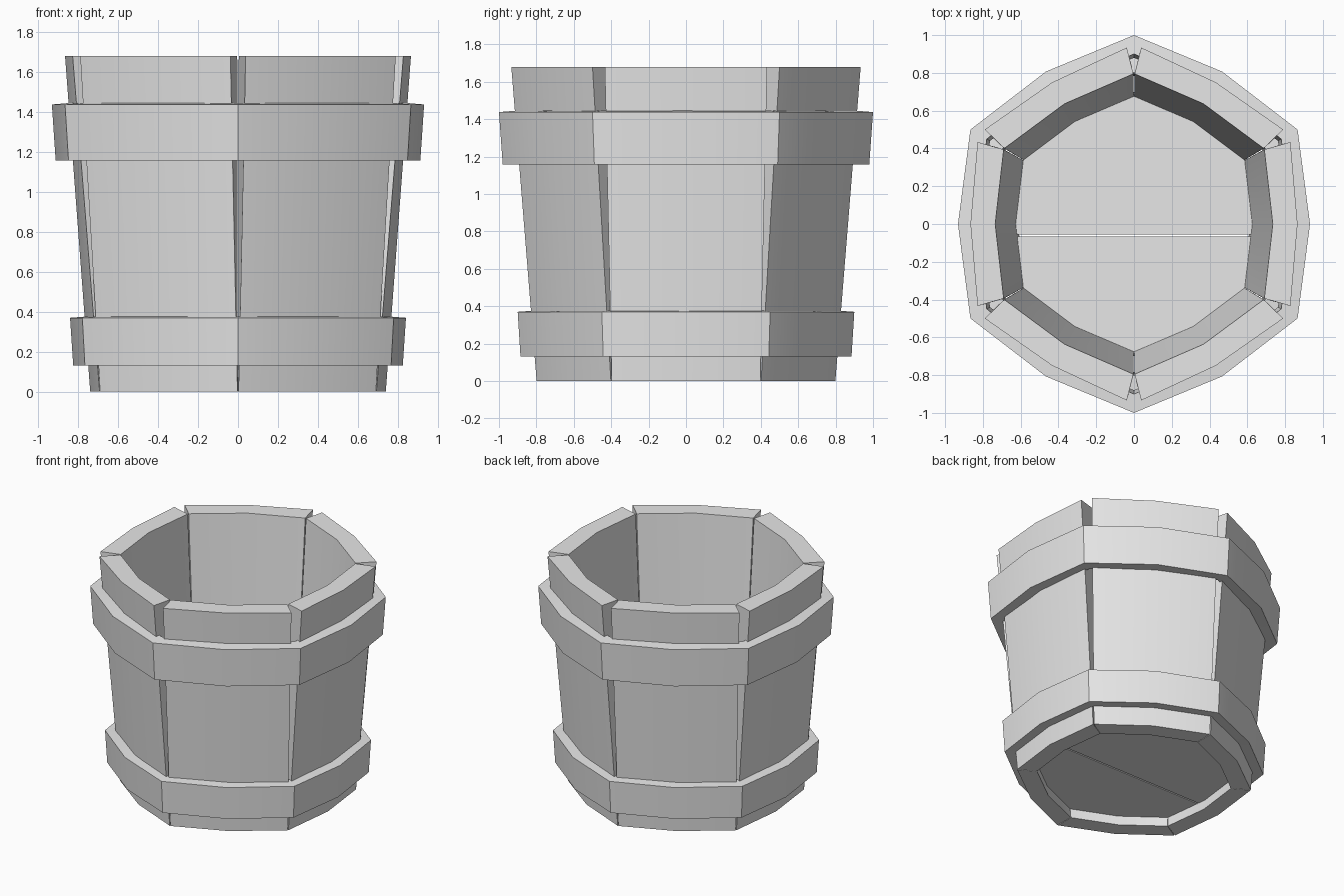
import bpy, bmesh
from math import sin, cos, pi, radians

cube = bpy.data.objects.get("Cube")
if cube:
    bpy.data.objects.remove(cube)

grey = bpy.data.materials.new("plain grey")
grey.use_nodes = True
grey.diffuse_color = (0.8, 0.8, 0.8, 1)
grey.node_tree.nodes["Principled BSDF"].inputs["Base Color"].default_value = (0.8, 0.8, 0.8, 1)


def finish(name, bm, smooth=True):
    bmesh.ops.recalc_face_normals(bm, faces=bm.faces[:])
    mesh = bpy.data.meshes.new(name)
    bm.to_mesh(mesh)
    bm.free()
    mesh.materials.append(grey)
    obj = bpy.data.objects.new(name, mesh)
    bpy.context.collection.objects.link(obj)
    if smooth:
        bpy.ops.object.select_all(action='DESELECT')
        obj.select_set(True)
        bpy.context.view_layer.objects.active = obj
        bpy.ops.object.shade_smooth_by_angle(angle=radians(40))
    return obj


def loft(bm, rings, closed):
    """Skin between rings of points; cap the ends unless the loft is closed."""
    loops = [[bm.verts.new(p) for p in ring] for ring in rings]
    n = len(loops[0])
    pairs = list(zip(loops, loops[1:]))
    if closed:
        pairs.append((loops[-1], loops[0]))
    for a, b in pairs:
        for i in range(n):
            j = (i + 1) % n
            bm.faces.new((a[i], a[j], b[j], b[i]))
    if not closed:
        bm.faces.new(loops[0])
        bm.faces.new(loops[-1])


def stave_section(z, out_mid, out_x, out_y, in_mid, in_x, in_y):
    """Cross-section of a stave, bent once along its middle."""
    return [(out_x, -out_y, z), (out_mid, 0, z), (out_x, out_y, z),
            (in_x, in_y, z), (in_mid, 0, z), (in_x, -in_y, z)]


def turned(points, angle):
    c, s = cos(angle), sin(angle)
    return [(x * c - y * s, x * s + y * c, z) for x, y, z in points]


# Six staves, leaning outwards with gaps that widen towards the rim
bottom = stave_section(0, 0.74, 0.693, 0.397, 0.615, 0.575, 0.331)
top = stave_section(1.68, 0.866, 0.828, 0.434, 0.735, 0.69, 0.394)
for k in range(6):
    bm = bmesh.new()
    loft(bm, [turned(bottom, k * pi / 3), turned(top, k * pi / 3)], False)
    finish(f"stave_{k + 1}", bm)


# Two hoops: twelve sides, the corners over the gaps standing further out
def hoop_ring(corner, middle, z):
    ring = []
    for i in range(12):
        r = corner if i % 2 else middle
        ring.append((r * cos(i * pi / 6), r * sin(i * pi / 6), z))
    return ring


def hoop(name, profile):
    bm = bmesh.new()
    loft(bm, [hoop_ring(*p) for p in profile], True)
    finish(name, bm)


hoop("upper_hoop", [(0.98, 0.913, 1.157), (1.0, 0.932, 1.438),
                    (0.9, 0.838, 1.446), (0.88, 0.818, 1.165)])
hoop("lower_hoop", [(0.885, 0.825, 0.13), (0.9, 0.841, 0.37),
                    (0.802, 0.748, 0.377), (0.785, 0.73, 0.137)])

# Floor of two boards, parted by a narrow slit
for name, cut, side in (("floor_board_back", -0.055, 1), ("floor_board_front", -0.065, -1)):
    bm = bmesh.new()
    loft(bm, [hoop_ring(0.69, 0.65, 0.07), hoop_ring(0.69, 0.65, 0.16)], False)
    res = bmesh.ops.bisect_plane(bm, geom=bm.verts[:] + bm.edges[:] + bm.faces[:],
                                 plane_co=(0, cut, 0), plane_no=(0, -side, 0),
                                 clear_outer=True)
    edges = [e for e in res["geom_cut"] if isinstance(e, bmesh.types.BMEdge)]
    bmesh.ops.holes_fill(bm, edges=edges)
    finish(name, bm, smooth=False)
